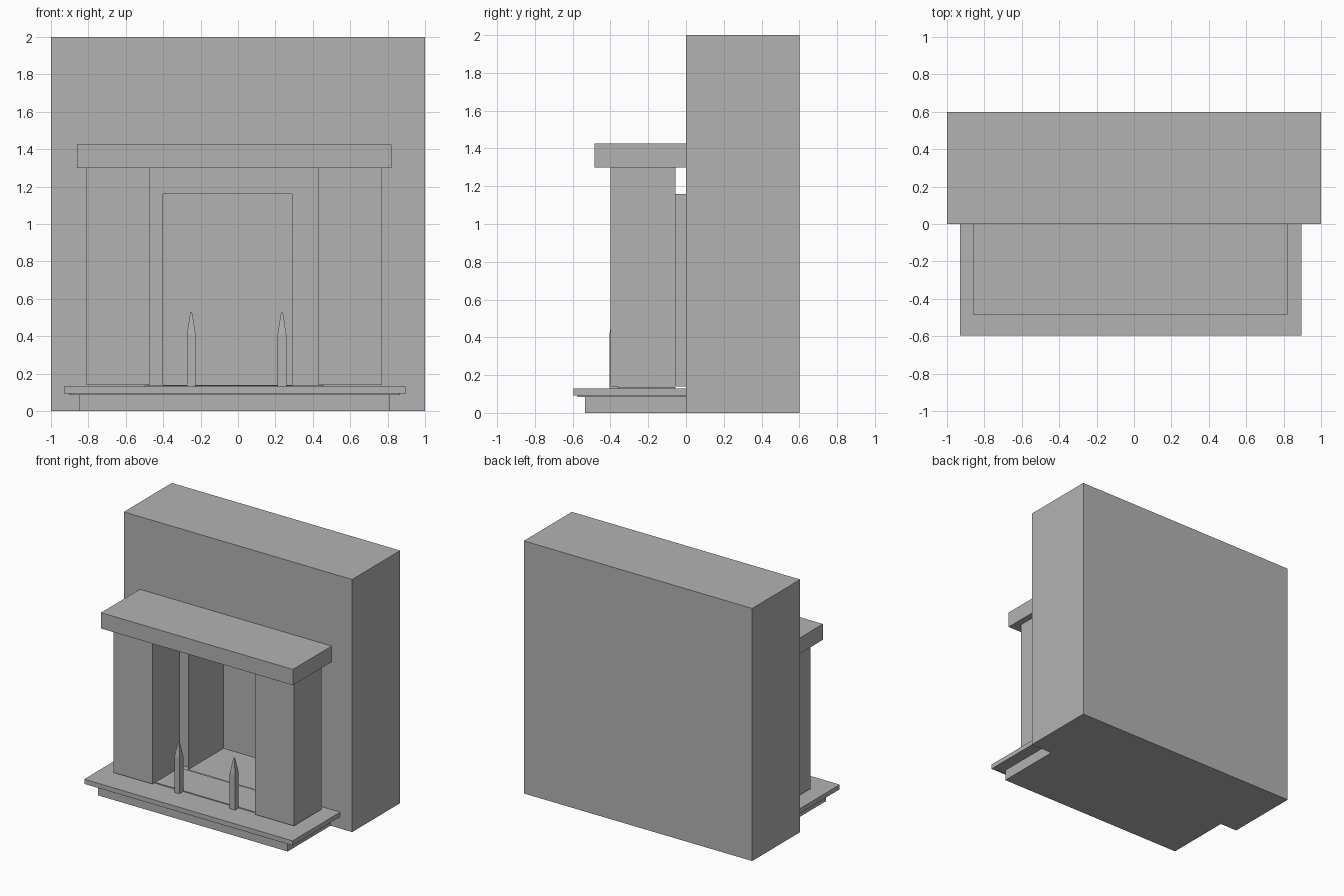
import bpy, bmesh

old = bpy.data.objects.get("Cube")
if old:
    bpy.data.objects.remove(old, do_unlink=True)

stone = bpy.data.materials.new("grey stone")
stone.use_nodes = True
GREY = (0.45, 0.45, 0.45, 1)
stone.diffuse_color = GREY
stone.node_tree.nodes["Principled BSDF"].inputs["Base Color"].default_value = GREY


def finish(bm, name):
    mesh = bpy.data.meshes.new(name)
    bm.to_mesh(mesh)
    bm.free()
    mesh.materials.append(stone)
    obj = bpy.data.objects.new(name, mesh)
    bpy.context.collection.objects.link(obj)
    return obj


def box_mesh(xs, ys, zs):
    bm = bmesh.new()
    bmesh.ops.create_cube(bm, size=1)
    for v in bm.verts:
        v.co = [r[0] if c < 0 else r[1] for c, r in zip(v.co, (xs, ys, zs))]
    return bm


def box(name, xs, ys, zs):
    return finish(box_mesh(xs, ys, zs), name)


OPEN_X, OPEN_Z = (-0.4, 0.29), (0.14, 1.16)
RIM_Y, BACK_Y = -0.055, 0.39

# Chimney breast with the firebox opening cut into its front
wall = box("chimney_breast", (-1, 1), (0, 0.6), (0, 2))
cutter = box("firebox_cutter", OPEN_X, (-0.2, BACK_Y), OPEN_Z)
cutter.hide_render = True
cutter.hide_viewport = True
cut = wall.modifiers.new("firebox opening", 'BOOLEAN')
cut.operation = 'DIFFERENCE'
cut.solver = 'EXACT'
cut.object = cutter

# Thin open sleeve that projects from the opening
bm = box_mesh(OPEN_X, (RIM_Y, 0), OPEN_Z)
bmesh.ops.delete(bm, geom=[f for f in bm.faces if abs(f.normal.y) > 0.5], context='FACES_ONLY')
finish(bm, "firebox_rim")

# Stepped hearth
box("hearth_plinth", (-0.85, 0.81), (-0.535, 0), (0, 0.085))
box("hearth_moulding", (-0.9, 0.865), (-0.575, 0), (0.085, 0.093))
box("hearth_slab", (-0.93, 0.895), (-0.595, 0), (0.093, 0.13))
box("hearth_inlay", (-0.5, 0.46), (-0.36, RIM_Y), (0.13, 0.137))

# Pillars and mantel shelf
for side, x in (("right", -0.81), ("left", 0.43)):
    box(side + "_pillar", (x, x + 0.34), (-0.4, RIM_Y), (0.14, 1.3))
box("mantel_shelf", (-0.86, 0.82), (-0.485, 0), (1.3, 1.425))

# Square posts that taper to a blunt point: (half width, height)
POST = [(0.023, 0.13), (0.023, 0.41), (0.007, 0.515), (0.003, 0.53)]
for side, x in (("right", -0.25), ("left", 0.235)):
    bm = bmesh.new()
    rings = [[bm.verts.new((x + sx * r, -0.383 + sy * r, z))
              for sx, sy in ((-1, -1), (1, -1), (1, 1), (-1, 1))] for r, z in POST]
    for a, b in zip(rings, rings[1:]):
        for i in range(4):
            j = (i + 1) % 4
            bm.faces.new((a[i], a[j], b[j], b[i]))
    bm.faces.new(rings[0][::-1])
    bm.faces.new(rings[-1])
    finish(bm, side + "_andiron")
